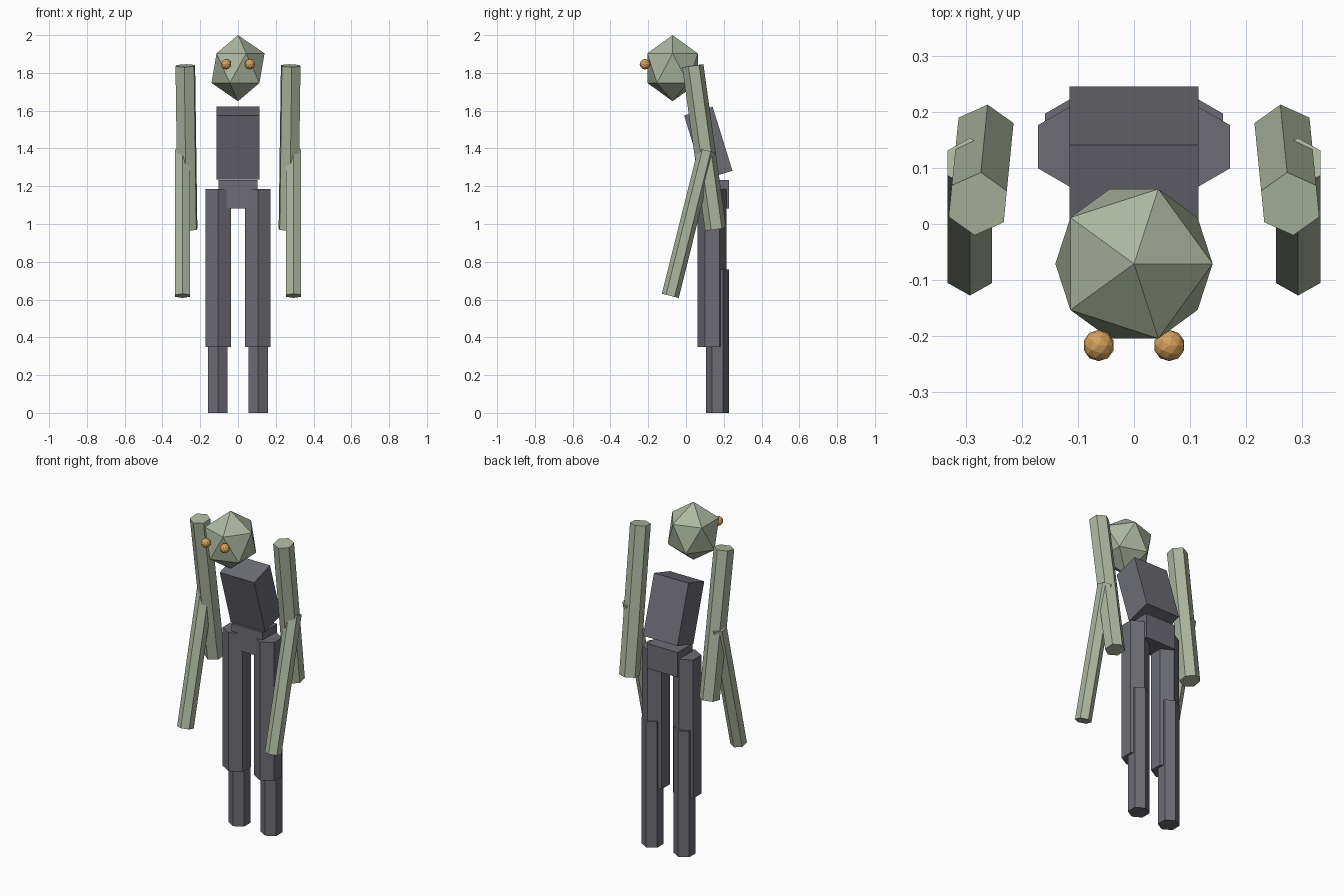
import bpy
from mathutils import Vector

if "Cube" in bpy.data.objects:
    bpy.data.objects.remove(bpy.data.objects["Cube"])


def material(name, rgb):
    m = bpy.data.materials.new(name)
    m.diffuse_color = (*rgb, 1)
    m.use_nodes = True
    m.node_tree.nodes["Principled BSDF"].inputs["Base Color"].default_value = m.diffuse_color
    return m


SKIN = material("sage_skin", (0.42, 0.475, 0.35))
CLOTH = material("dark_grey_cloth", (0.15, 0.15, 0.175))
AMBER = material("amber_eyes", (0.67, 0.355, 0.107))


def finish(name, mat):
    ob = bpy.context.object
    ob.name = name
    ob.data.materials.append(mat)
    return ob


def ball(name, mat, loc, radii, sub):
    bpy.ops.mesh.primitive_ico_sphere_add(subdivisions=sub, radius=1, location=loc)
    ob = finish(name, mat)
    ob.scale = radii


def box(name, mat, loc, size, tilt=0.0):
    bpy.ops.mesh.primitive_cube_add(size=1, location=loc, rotation=(tilt, 0, 0))
    ob = finish(name, mat)
    ob.scale = size


def limb(name, mat, low, high, radius):
    # six-sided rod between two points
    low, high = Vector(low), Vector(high)
    axis = high - low
    bpy.ops.mesh.primitive_cylinder_add(vertices=6, radius=radius, depth=axis.length,
                                        location=(low + high) / 2)
    ob = finish(name, mat)
    if abs(axis.y) > 1e-4:
        ob.rotation_euler = axis.to_track_quat('Z', 'Y').to_euler()


# head, leaning torso and pelvis
ball("head", SKIN, (0, -0.071, 1.825), (0.157, 0.157, 0.175), 1)
box("torso", CLOTH, (0, 0.118, 1.428), (0.23, 0.158, 0.355), 0.3)
box("pelvis", CLOTH, (0, 0.157, 1.157), (0.206, 0.14, 0.15))

# paired parts
for side, s in (("left", 1), ("right", -1)):
    ball(side + "_eye", AMBER, (s * 0.063, -0.217, 1.846), (0.028,) * 3, 2)
    limb(side + "_upper_arm", SKIN, (s * 0.267, 0.157, 0.972), (s * 0.279, 0.036, 1.838), 0.057)
    limb(side + "_forearm", SKIN, (s * 0.293, -0.083, 0.62), (s * 0.293, 0.109, 1.39), 0.046)
    limb(side + "_thigh", CLOTH, (s * 0.105, 0.138, 0.35), (s * 0.105, 0.138, 1.186), 0.077)
    limb(side + "_shin", CLOTH, (s * 0.107, 0.167, 0), (s * 0.107, 0.167, 0.76), 0.06)
